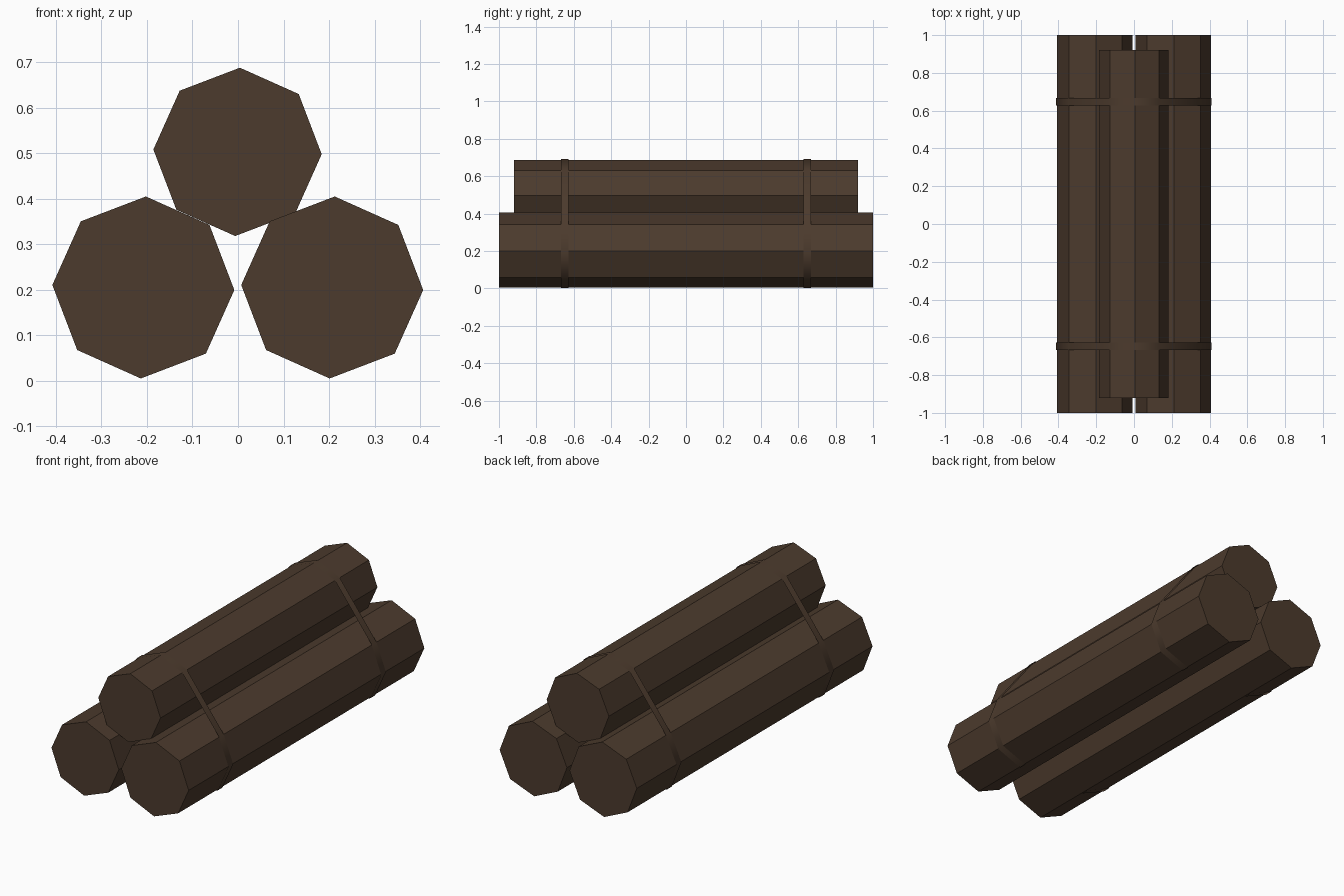
import bpy, bmesh, math

if "Cube" in bpy.data.objects:
    bpy.data.objects.remove(bpy.data.objects["Cube"])

bark = bpy.data.materials.new("dark brown bark")
bark.diffuse_color = (0.072, 0.043, 0.026, 1)
bark.use_nodes = True
bark.node_tree.nodes["Principled BSDF"].inputs["Base Color"].default_value = bark.diffuse_color


def ring(cx, cz, r):
    # eight corners, clockwise from the top, tilted slightly
    return [(cx + r * math.sin(math.radians(1.6 + 45 * i)),
             cz + r * math.cos(math.radians(1.6 + 45 * i))) for i in range(8)]


def finish(name, bm, smooth=False):
    me = bpy.data.meshes.new(name)
    for f in bm.faces:
        f.smooth = smooth
    bm.to_mesh(me)
    bm.free()
    me.materials.append(bark)
    ob = bpy.data.objects.new(name, me)
    bpy.context.collection.objects.link(ob)


def log(name, cx, cz, r, half):
    bm = bmesh.new()
    pts = ring(cx, cz, r)
    a = [bm.verts.new((x, -half, z)) for x, z in pts]
    b = [bm.verts.new((x, half, z)) for x, z in pts]
    bm.faces.new(a)
    bm.faces.new(b[::-1])
    for i in range(8):
        j = (i + 1) % 8
        bm.faces.new((a[i], b[i], b[j], a[j]))
    bmesh.ops.recalc_face_normals(bm, faces=bm.faces)
    finish(name, bm)


L, R, T = (-0.208, 0.205, 0.2), (0.207, 0.205, 0.2), (-0.001, 0.503, 0.185)
log("left_log", *L, 1.0)
log("right_log", *R, 1.0)
log("top_log", *T, 0.92)


# binding straps: thin open strips draped over the three logs
def strap(name, y, w=0.02, off=0.004):
    l, t, r = [ring(cx, cz, rad + off) for cx, cz, rad in (L, T, R)]
    path = l[4:8] + [t[7], t[0], t[1]] + r[1:5]
    bm = bmesh.new()
    a = [bm.verts.new((x, y - w, z)) for x, z in path]
    b = [bm.verts.new((x, y + w, z)) for x, z in path]
    for i in range(len(path) - 1):
        bm.faces.new((a[i], b[i], b[i + 1], a[i + 1]))
    bm.normal_update()
    if bm.faces[:][5].normal.z < 0:
        bmesh.ops.reverse_faces(bm, faces=bm.faces[:])
    finish(name, bm, True)


strap("front_strap", -0.648)
strap("back_strap", 0.648)
